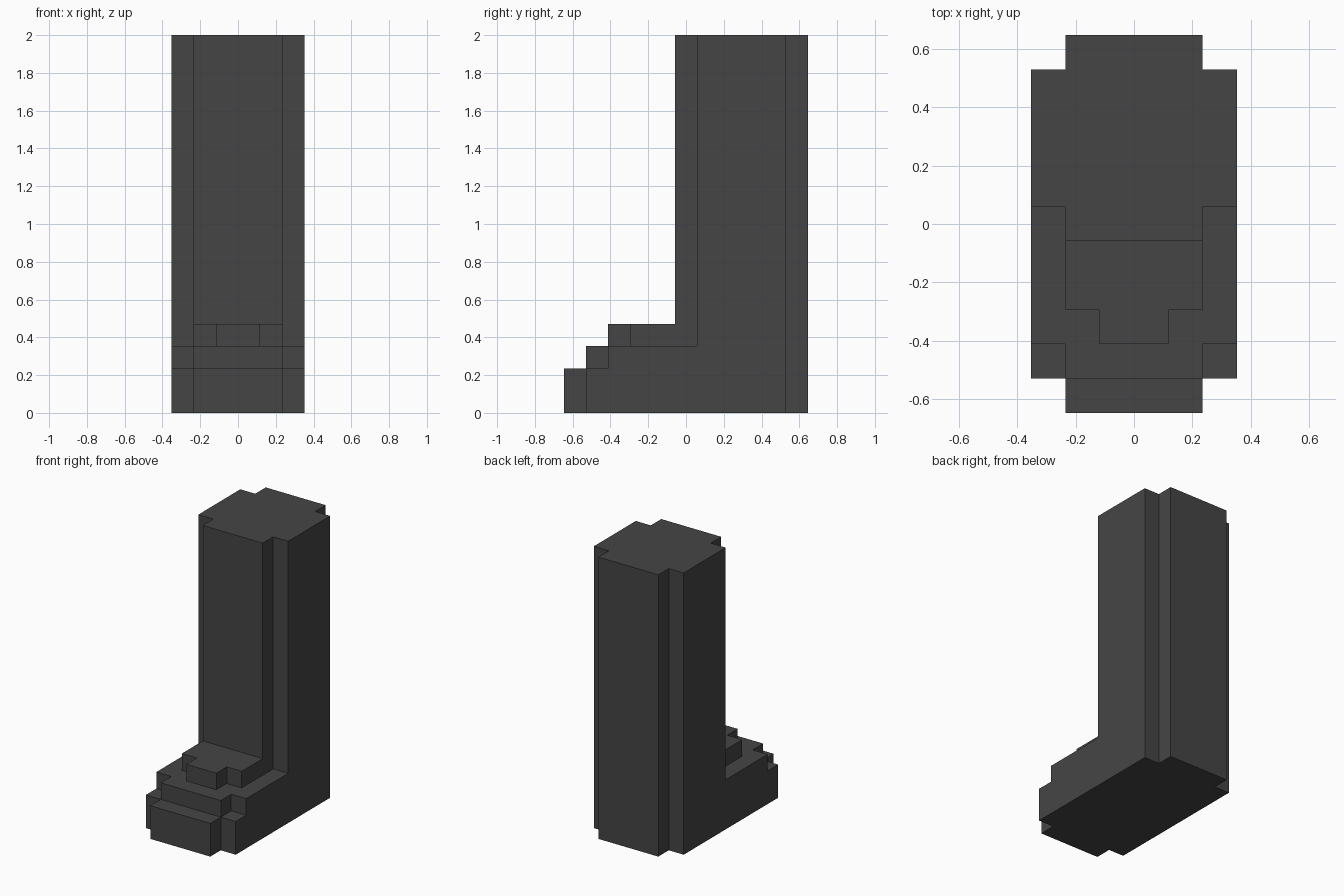
import bpy, bmesh
from mathutils import Vector

if "Cube" in bpy.data.objects:
    bpy.data.objects.remove(bpy.data.objects["Cube"])

U = 2 / 17  # one block; the boot is 6 x 11 x 17 blocks

# Boot parts in blocks: half width, y start, y end, z start, z end (y counted from the toe)
PARTS = [
    (2, 0, 11, 0, 2), (3, 1, 10, 0, 2),     # sole with notched corners
    (3, 2, 10, 2, 3), (2, 1, 11, 2, 3),     # upper foot
    (2, 3, 11, 3, 4), (1, 2, 11, 3, 4),     # instep
    (2, 5, 11, 4, 17), (3, 6, 10, 3, 17),   # shaft
]

# Fill the blocks of every part; overlaps merge into one solid
cells = {(x, y, z)
         for w, y0, y1, z0, z1 in PARTS
         for x in range(-w, w) for y in range(y0, y1) for z in range(z0, z1)}

# Keep only the faces on the outside
bm = bmesh.new()
for cell in cells:
    for axis in range(3):
        for side in (0, 1):
            n = list(cell)
            n[axis] += 2 * side - 1
            if tuple(n) in cells:
                continue
            corners = []
            for a, b in ((0, 0), (1, 0), (1, 1), (0, 1)):
                c = Vector(cell)
                c[axis] += side
                c[(axis + 1) % 3] += a
                c[(axis + 2) % 3] += b
                corners.append(bm.verts.new(((c.x) * U, (c.y - 5.5) * U, c.z * U)))
            bm.faces.new(corners if side else corners[::-1])

# Weld and merge coplanar faces into clean flat panels
bmesh.ops.remove_doubles(bm, verts=bm.verts, dist=1e-4)
bmesh.ops.dissolve_limit(bm, angle_limit=0.01, verts=bm.verts, edges=bm.edges)

mesh = bpy.data.meshes.new("boot")
bm.to_mesh(mesh)
bm.free()

# Dark grey colour
mat = bpy.data.materials.new("dark grey")
mat.diffuse_color = (0.06, 0.06, 0.06, 1)
mat.use_nodes = True
mat.node_tree.nodes["Principled BSDF"].inputs["Base Color"].default_value = mat.diffuse_color
mesh.materials.append(mat)

boot = bpy.data.objects.new("boot", mesh)
bpy.context.collection.objects.link(boot)
